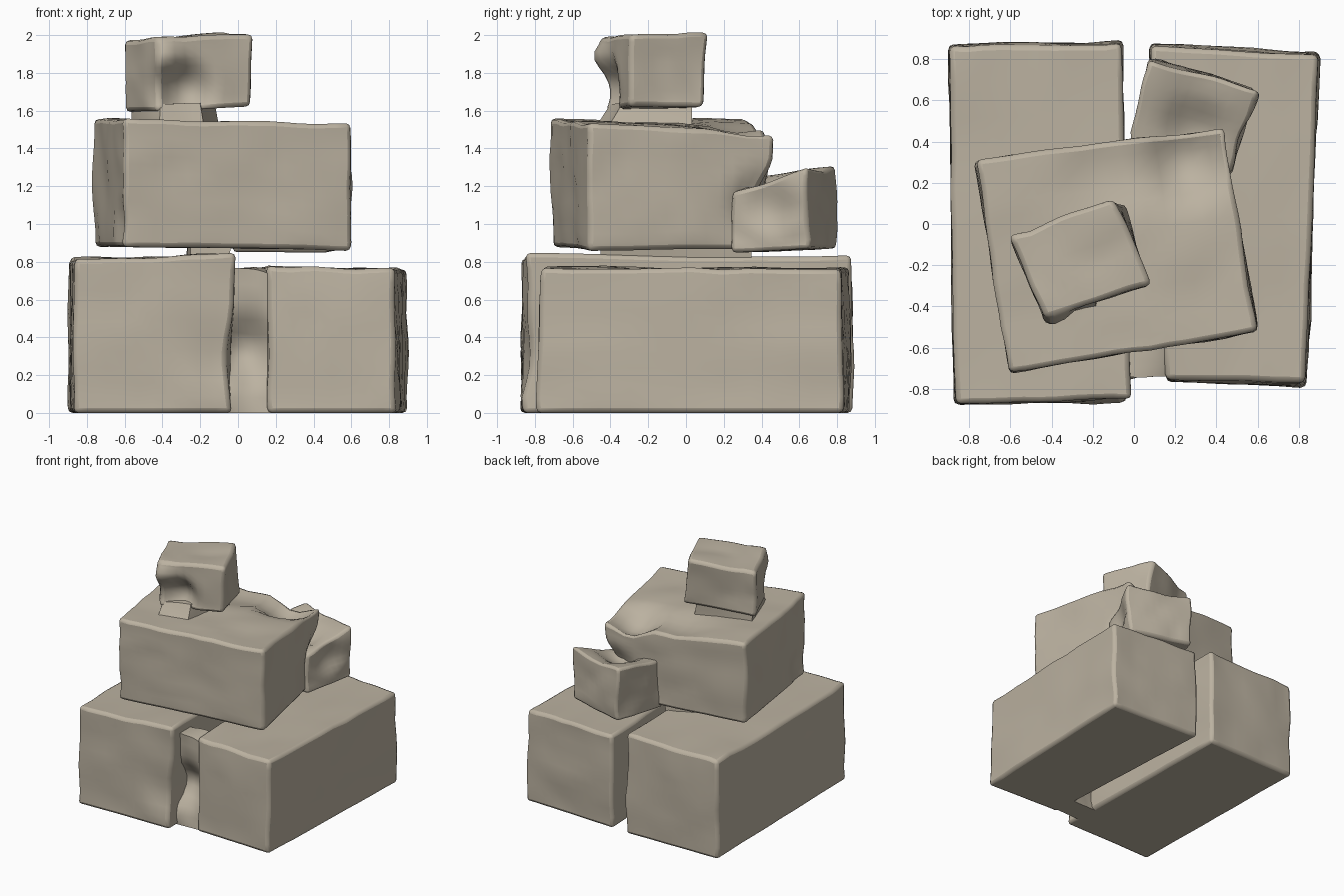
import bpy, bmesh
from mathutils import Vector, noise

stone = bpy.data.materials.new("stone")
stone.diffuse_color = (0.50, 0.445, 0.355, 1)


def block(name, base, top, cuts=9, rough=0.016, bevel=0.025, dents=()):
    """Worn block: base/top are four (x, y, z) corners, counter-clockwise from front left.
    dents are (centre, radius, offset) soft pushes."""
    base = [Vector(p) for p in base]
    top = [Vector(p) for p in top]
    bm = bmesh.new()
    bmesh.ops.create_cube(bm, size=1)
    bmesh.ops.subdivide_edges(bm, edges=bm.edges[:], cuts=cuts, use_grid_fill=True)

    def quad(c, u, v):
        return c[0].lerp(c[1], u).lerp(c[3].lerp(c[2], u), v)

    for vert in bm.verts:
        u, v, w = (c + 0.5 for c in vert.co)
        p = quad(base, u, v).lerp(quad(top, u, v), w)
        # Broad waves plus creases, so the faces look crumpled
        wave = noise.noise_vector(p * 2.6 + Vector((3, 7, 1)))
        crease = Vector([abs(c) - 0.2 for c in noise.noise_vector(p * 3.5)])
        p += (wave + crease) * rough * (0.3 if w < 0.01 else 1)
        q = p.copy()
        for centre, radius, offset in dents:
            d = (p - Vector(centre)).length / radius
            if d < 1:
                q += Vector(offset) * (1 - d * d) ** 2
        vert.co = q
        if base[0].z == 0 and w < 0.01:
            vert.co.z = 0
    mesh = bpy.data.meshes.new(name)
    bm.to_mesh(mesh)
    bm.free()
    mesh.materials.append(stone)
    ob = bpy.data.objects.new(name, mesh)
    bpy.context.collection.objects.link(ob)
    if bevel:
        mod = ob.modifiers.new("worn_edges", 'BEVEL')
        mod.width, mod.segments = bevel, 2
        mod.limit_method, mod.angle_limit = 'ANGLE', 0.95
    bpy.ops.object.select_all(action='DESELECT')
    ob.select_set(True)
    bpy.context.view_layer.objects.active = ob
    bpy.ops.object.shade_smooth_by_angle(angle=0.7)
    return ob


# Two long blocks on the ground
block("left_base_block",
      [(-0.87, -0.88, 0), (-0.03, -0.86, 0), (-0.06, 0.88, 0), (-0.90, 0.87, 0)],
      [(-0.87, -0.87, 0.81), (-0.02, -0.85, 0.84), (-0.06, 0.88, 0.83), (-0.90, 0.86, 0.81)],
      dents=[((-0.04, -0.86, 0.3), 0.28, (-0.04, 0.03, 0))])
block("right_base_block",
      [(0.16, -0.77, 0), (0.84, -0.79, 0), (0.90, 0.83, 0), (0.07, 0.87, 0)],
      [(0.15, -0.75, 0.77), (0.83, -0.77, 0.76), (0.90, 0.82, 0.76), (0.08, 0.86, 0.77)])

# Crumpled web filling the front of the gap
block("front_web",
      [(-0.08, -0.74, 0), (0.2, -0.74, 0), (0.2, -0.55, 0), (-0.08, -0.55, 0)],
      [(-0.08, -0.76, 0.76), (0.2, -0.72, 0.71), (0.2, -0.58, 0.74), (-0.08, -0.58, 0.76)],
      rough=0.035, bevel=0,
      dents=[((0.03, -0.74, 0.33), 0.25, (0, 0.15, 0))])

# Turned middle block with a broken back right corner
block("middle_block",
      [(-0.61, -0.71, 0.88), (0.60, -0.52, 0.86), (0.41, 0.45, 0.87), (-0.76, 0.30, 0.88)],
      [(-0.61, -0.72, 1.56), (0.59, -0.52, 1.53), (0.44, 0.46, 1.48), (-0.77, 0.31, 1.55)],
      cuts=13,
      dents=[((0.24, 0.30, 1.52), 0.26, (0, 0, -0.13)),
             ((-0.15, 0.22, 1.53), 0.25, (0, 0, -0.04)),
             ((0.42, 0.44, 1.1), 0.26, (-0.04, -0.09, 0)),
             ((-0.68, -0.60, 1.0), 0.18, (0.04, 0.02, 0))])

# Small block leaning behind the middle one
block("back_block",
      [(-0.03, 0.35, 0.85), (0.47, 0.24, 0.85), (0.59, 0.65, 0.87), (0.07, 0.80, 0.87)],
      [(-0.03, 0.35, 1.24), (0.46, 0.24, 1.16), (0.60, 0.65, 1.29), (0.06, 0.80, 1.28)],
      rough=0.03, bevel=0.02,
      dents=[((0.3, 0.45, 1.25), 0.2, (0, 0, -0.07)),
             ((0.52, 0.45, 1.1), 0.18, (-0.06, 0, 0))])

# Top block with a hollow under its front lip
block("top_block",
      [(-0.43, -0.46, 1.60), (0.07, -0.30, 1.62), (-0.03, 0.09, 1.62), (-0.60, -0.06, 1.59)],
      [(-0.42, -0.46, 1.98), (0.09, -0.30, 2.0), (-0.10, 0.12, 2.0), (-0.62, -0.07, 1.98)],
      rough=0.02,
      dents=[((-0.30, -0.42, 1.71), 0.22, (0.01, 0.13, 0)),
             ((-0.35, -0.47, 1.87), 0.13, (0, -0.06, 0))])

# Narrow necks joining the stacked blocks
block("top_neck",
      [(-0.43, -0.50, 1.50), (-0.18, -0.42, 1.50), (-0.10, 0.03, 1.50), (-0.56, -0.07, 1.50)],
      [(-0.41, -0.40, 1.64), (-0.20, -0.34, 1.64), (-0.12, 0.03, 1.64), (-0.56, -0.07, 1.64)],
      cuts=4, bevel=0)
block("middle_neck",
      [(-0.25, -0.45, 0.79), (-0.06, -0.45, 0.79), (-0.06, 0.35, 0.79), (-0.28, 0.25, 0.79)],
      [(-0.25, -0.45, 0.92), (-0.04, -0.45, 0.92), (-0.04, 0.35, 0.92), (-0.28, 0.25, 0.92)],
      cuts=4, bevel=0)
